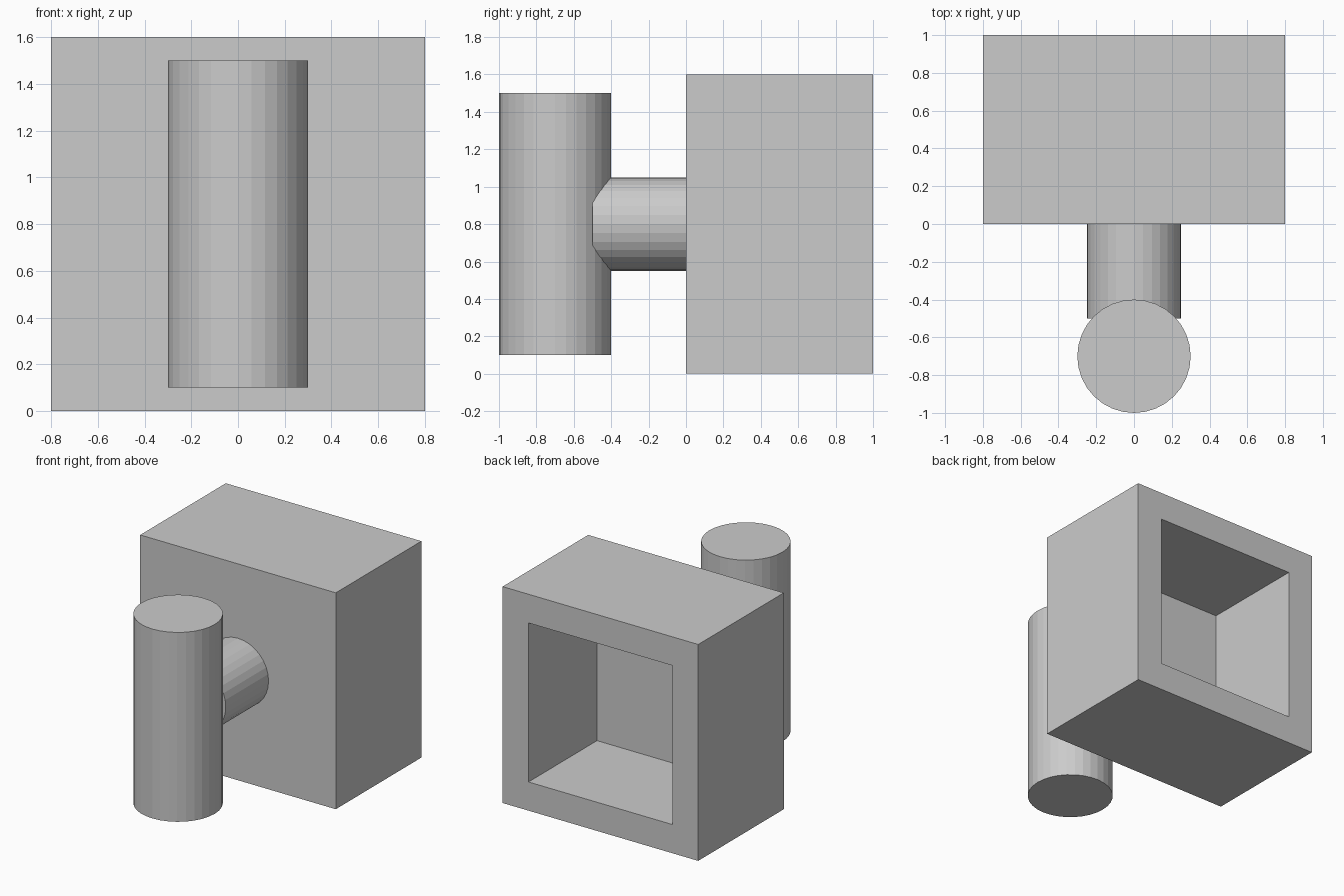
import bpy, bmesh, math

if "Cube" in bpy.data.objects:
    bpy.data.objects.remove(bpy.data.objects["Cube"])


def finish(name, bm, loc):
    bmesh.ops.recalc_face_normals(bm, faces=bm.faces)
    mesh = bpy.data.meshes.new(name)
    bm.to_mesh(mesh)
    bm.free()
    obj = bpy.data.objects.new(name, mesh)
    obj.location = loc
    bpy.context.collection.objects.link(obj)
    return obj


def cylinder(name, radius, length, loc, tilt=0.0):
    bm = bmesh.new()
    bmesh.ops.create_cone(bm, cap_ends=True, segments=32, radius1=radius,
                          radius2=radius, depth=length)
    obj = finish(name, bm, loc)
    obj.rotation_euler.x = tilt
    return obj


# Block with a square recess in its back face
bm = bmesh.new()
bmesh.ops.create_cube(bm, size=1)
bmesh.ops.scale(bm, vec=(1.6, 1.0, 1.6), verts=bm.verts)
bm.normal_update()
back = max(bm.faces, key=lambda f: f.calc_center_median().y)
bmesh.ops.inset_region(bm, faces=[back], thickness=0.3)
pocket = bmesh.ops.extrude_discrete_faces(bm, faces=[back])["faces"][0]
bmesh.ops.translate(bm, vec=(0, -0.8, 0), verts=pocket.verts)
finish("block", bm, (0, 0.5, 0.8))

# Short horizontal stem from the block's front to the post
cylinder("stem", 0.25, 0.5, (0, -0.25, 0.8), math.pi / 2)

# Upright post
cylinder("post", 0.3, 1.4, (0, -0.7, 0.8))
